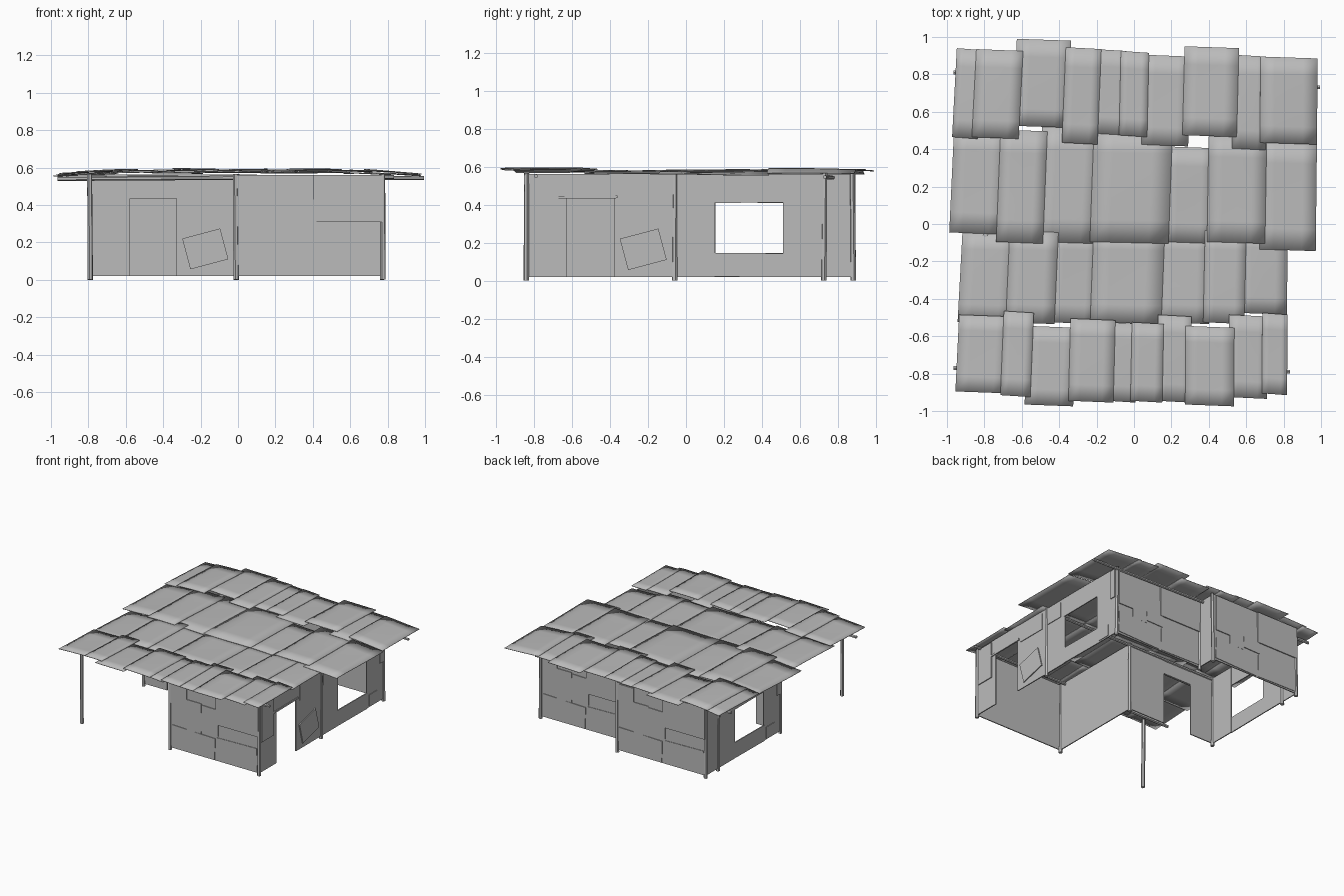
import bpy, bmesh, math, random
from mathutils import Vector, Matrix

random.seed(4)
if "Cube" in bpy.data.objects:
    bpy.data.objects.remove(bpy.data.objects["Cube"], do_unlink=True)

grey = bpy.data.materials.new("weathered grey")
grey.use_nodes = True
grey.diffuse_color = (0.5, 0.5, 0.5, 1)
bsdf = next(n for n in grey.node_tree.nodes if n.type == "BSDF_PRINCIPLED")
bsdf.inputs["Base Color"].default_value = (0.5, 0.5, 0.5, 1)


def finish(name, bm, smooth=False):
    bmesh.ops.recalc_face_normals(bm, faces=bm.faces)
    mesh = bpy.data.meshes.new(name)
    bm.to_mesh(mesh)
    bm.free()
    mesh.materials.append(grey)
    obj = bpy.data.objects.new(name, mesh)
    bpy.context.collection.objects.link(obj)
    if smooth:
        bpy.ops.object.select_all(action="DESELECT")
        obj.select_set(True)
        bpy.context.view_layer.objects.active = obj
        bpy.ops.object.shade_smooth_by_angle()
    return obj


def pole(name, start, end, radius):
    """Rough six-sided pole between two points."""
    a, b = Vector(start), Vector(end)
    d = b - a
    bm = bmesh.new()
    turn = d.to_track_quat("Z", "Y").to_matrix().to_4x4()
    bmesh.ops.create_cone(bm, segments=6, cap_ends=True, radius1=radius,
                          radius2=radius * 0.9, depth=d.length,
                          matrix=Matrix.Translation((a + b) / 2) @ turn)
    return finish(name, bm, True)


# Sheets on each kind of wall: along0, along1, low, high, outward offset, tilt
PLAIN = [
    (0, .79, .02, .56, 0, 0),
    (.02, .15, .27, .55, .007, 0),
    (.15, .28, .2, .44, .005, 0),
    (.28, .43, .22, .43, .006, .02),
    (.41, .79, .31, .56, .009, 0),
    (.02, .4, .03, .2, .005, .03),
    (.42, .77, .03, .21, .004, -.02),
]
DOOR = [
    (0, .21, .02, .56, 0, 0),
    (.46, .785, .02, .56, 0, 0),
    (.2, .47, .435, .56, .002, 0),
    (.02, .17, .26, .55, .007, 0),
    (.17, .48, .432, .446, .008, -.01),
    (.51, .72, .08, .25, .009, -.26),
    (.5, .74, .41, .54, .005, 0),
]
WINDOW = [
    (0, .21, .02, .56, 0, 0),
    (.57, .785, .02, .56, 0, 0),
    (.2, .58, .02, .145, .002, .01),
    (.2, .58, .41, .56, .002, -.005),
    (.73, .78, .32, .55, .007, 0),
    (.6, .7, .03, .12, .005, 0),
    (.02, .17, .42, .54, .005, 0),
]


def wall(name, start, end, sheets):
    """Wall of overlapping sheets; the outside is on the right of its path."""
    a, b = Vector((*start, 0)), Vector((*end, 0))
    along = (b - a).normalized()
    out = Vector((along.y, -along.x, 0))
    up = Vector((0, 0, 1))
    length = (b - a).length
    bm = bmesh.new()
    for u0, u1, z0, z1, off, tilt in sheets:
        u1 = min(u1, length)
        centre = a + along * (u0 + u1) / 2 + up * (z0 + z1) / 2 + out * off
        frame = Matrix((along, out, up)).transposed().to_4x4()
        size = Matrix.Diagonal((u1 - u0, .008, z1 - z0, 1))
        spin = Matrix.Rotation(-tilt, 4, "Y")
        if tilt == -.26:
            spin = Matrix.Rotation(-tilt, 4, "Y") if out.length else spin
        # the local frame is mirrored, so the spin sign is set by the out axis
        spin = Matrix.Rotation(tilt, 4, "Y") if frame.determinant() < 0 else spin
        bmesh.ops.create_cube(bm, size=1, matrix=Matrix.Translation(centre) @ frame @ spin @ size)
    return finish(name, bm)


# Plan lines of the house and porch
L, M, R = .775, -.01, -.79
FRONT, MID, REAR, BACK = -.84, -.06, .725, .88
wall("front_wall", (M, FRONT), (L, FRONT), PLAIN)
wall("left_door_wall", (L, FRONT), (L, MID), DOOR)
wall("left_window_wall", (L, MID), (L, REAR), WINDOW)
wall("back_left_wall", (L, REAR), (M, REAR), PLAIN)
wall("back_step_wall", (M, REAR), (M, BACK), PLAIN[:1])
wall("back_right_wall", (M, BACK), (R, BACK), PLAIN)
wall("right_return_wall", (R, BACK), (R, REAR), PLAIN[:1])
wall("right_window_wall", (R, REAR), (R, MID), WINDOW)
wall("porch_door_wall", (R, MID), (M, MID), DOOR)
wall("porch_side_wall", (M, MID), (M, FRONT), PLAIN[:1] + DOOR[-2:])

# Posts at every corner, including the free porch post
for i, (x, y) in enumerate([(R, FRONT), (M, FRONT), (L, FRONT), (L, MID), (L, REAR), (M, REAR),
                            (M, BACK), (R, BACK), (R, REAR), (R, MID), (M, MID)]):
    lean = random.uniform(-.006, .006)
    pole(f"post_{i + 1}", (x, y, 0), (x + lean, y - lean, .565), .015)

# Long roof beams
pole("back_beam", (-.965, .81, .54), (.995, .73, .545), .012)
pole("front_beam", (-.965, -.77, .54), (.835, -.79, .55), .012)
pole("cross_beam", (R, MID, .55), (L, MID, .55), .012)


def roof_height(x, y):
    sag = .02 * max(0, abs(x) - .65) / .35 + .01 * max(0, y - .5)
    return -sag + .002 * math.sin(9 * x + 3 * y) + .002 * math.sin(7 * y - 4 * x)


def roof_sheet(name, x0, x1, y0, y1, z, slope):
    """Thin, slightly warped and skewed roofing sheet."""
    bm = bmesh.new()
    bmesh.ops.create_grid(bm, x_segments=4, y_segments=5, size=.5)
    skew = .03 * (.8 - x0) + random.uniform(-.01, .01)
    for v in bm.verts:
        s, t = v.co.x, v.co.y
        x = (x0 + x1) / 2 + s * (x1 - x0) + skew * t * (y1 - y0)
        y = (y0 + y1) / 2 + t * (y1 - y0) - .01 * s
        v.co = (x, y, z + slope * s + roof_height(x, y))
    obj = finish(name, bm, True)
    thick = obj.modifiers.new("thickness", "SOLIDIFY")
    thick.thickness = .004
    thick.offset = -1


# Roof rows: height, then sheet breaks along x, then low and high y of each sheet
ROWS = {
    "middle_back": (.577, [-.975, -.71, -.49, -.21, .18, .41, .69, .975],
                    [-.05, -.1, -.1, -.1, -.1, -.1, -.14],
                    [.5, .5, .52, .5, .41, .47, .44]),
    "middle_front": (.573, [-.93, -.66, -.43, -.21, .14, .39, .58, .82],
                     [-.53] * 6 + [-.48], [-.04] * 7),
    "back": (.585, [-.96, -.84, -.62, -.36, -.2, -.06, .06, .28, .54, .69, .98],
             [.46, .46, .52, .43, .48, .47, .42, .47, .4, .43],
             [.935, .93, .985, .94, .93, .92, .9, .945, .9, .89]),
    "front": (.587, [-.945, -.69, -.56, -.33, -.12, 0, .14, .29, .52, .7, .82],
              [-.9, -.92, -.97, -.95, -.95, -.95, -.95, -.97, -.93, -.91],
              [-.49, -.47, -.55, -.51, -.53, -.53, -.49, -.55, -.49, -.48]),
}
for row, (z, breaks, lows, highs) in ROWS.items():
    count = len(lows)
    for i in range(count):
        lift = .005 * (i % 2)
        left_lap = .015 if i else 0
        right_lap = .015 if i < count - 1 else 0
        roof_sheet(f"roof_{row}_{i + 1}", breaks[i] - left_lap, breaks[i + 1] + right_lap,
                   lows[i], highs[i], z + lift, random.uniform(-.003, .003))
